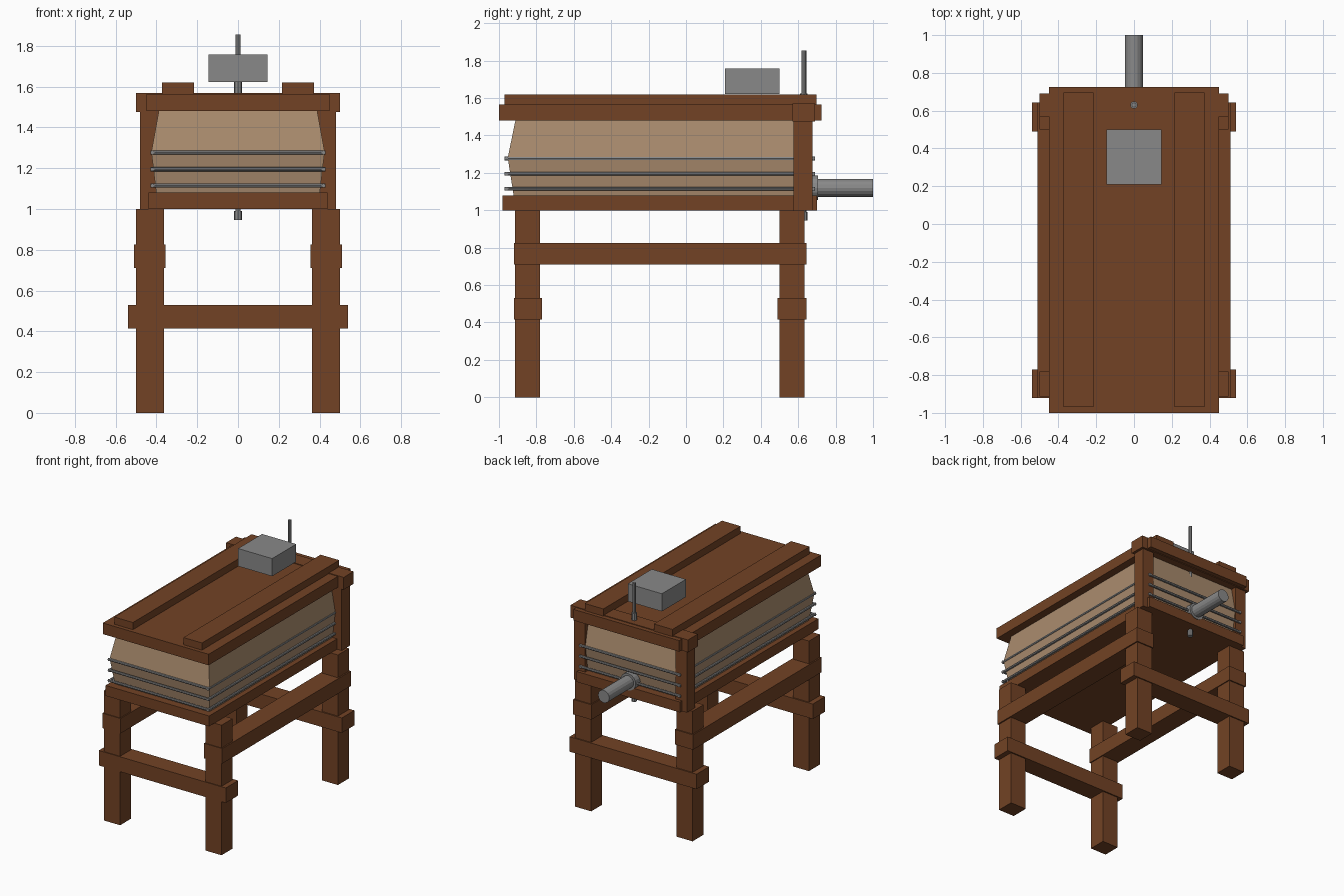
import bpy
import bmesh
from math import pi
from mathutils import Matrix

if "Cube" in bpy.data.objects:
    bpy.data.objects.remove(bpy.data.objects["Cube"])


def material(name, rgb):
    m = bpy.data.materials.new(name)
    m.diffuse_color = (*rgb, 1)
    m.use_nodes = True
    m.node_tree.nodes["Principled BSDF"].inputs["Base Color"].default_value = m.diffuse_color
    return m


WOOD = material("brown wood", (0.17, 0.055, 0.018))
LEATHER = material("tan leather", (0.40, 0.26, 0.155))
IRON = material("grey iron", (0.25, 0.25, 0.25))


def finish(name, bm, mat):
    bmesh.ops.recalc_face_normals(bm, faces=bm.faces)
    me = bpy.data.meshes.new(name)
    bm.to_mesh(me)
    bm.free()
    me.materials.append(mat)
    ob = bpy.data.objects.new(name, me)
    bpy.context.collection.objects.link(ob)
    return ob


def box(name, x, y, z, mat=WOOD):
    """Box from (min, max) ranges."""
    bm = bmesh.new()
    size = Matrix.Diagonal((x[1] - x[0], y[1] - y[0], z[1] - z[0], 1))
    mid = Matrix.Translation((sum(x) / 2, sum(y) / 2, sum(z) / 2))
    bmesh.ops.create_cube(bm, size=1, matrix=mid @ size)
    return finish(name, bm, mat)


def rod(name, axis, centre, length, radius, sides=8):
    """Cylinder along an axis around its centre."""
    turn = {"X": Matrix.Rotation(pi / 2, 4, "Y"),
            "Y": Matrix.Rotation(pi / 2, 4, "X"), "Z": Matrix()}[axis]
    bm = bmesh.new()
    bmesh.ops.create_cone(bm, cap_ends=True, segments=sides, radius1=radius,
                          radius2=radius, depth=length,
                          matrix=Matrix.Translation(centre) @ turn)
    return finish(name, bm, IRON)


# Legs and stretchers
for end, ly, ry in (("front", (-0.914, -0.78), (-0.92, -0.77)),
                    ("back", (0.50, 0.634), (0.49, 0.643))):
    for side, lx in (("left", (-0.50, -0.363)), ("right", (0.363, 0.50))):
        box(f"{end}_{side}_leg", lx, ly, (0, 1.0))
    box(f"{end}_stretcher", (-0.54, 0.54), ry, (0.415, 0.53))
for side, rx in (("left", (-0.51, -0.355)), ("right", (0.355, 0.51))):
    box(f"{side}_side_rail", rx, (-0.92, 0.643), (0.71, 0.825))

# Boards above and below the bellows
box("bottom_board", (-0.44, 0.44), (-0.98, 0.70), (1.0, 1.08))
box("top_board", (-0.45, 0.45), (-1.0, 0.725), (1.48, 1.565))
for side, sx in (("left", (-0.373, -0.215)), ("right", (0.215, 0.373))):
    box(f"{side}_top_batten", sx, (-0.97, 0.697), (1.56, 1.62))

# Rear frame
for side, px in (("left", (-0.48, -0.385)), ("right", (0.385, 0.48))):
    box(f"{side}_rear_post", px, (0.575, 0.675), (1.0, 1.49))
box("rear_crosspiece", (-0.50, 0.50), (0.57, 0.69), (1.475, 1.57))

# Leather bag: rectangular sections, widest at the upper rod
bm = bmesh.new()
rings = []
for z, hx, y0, y1 in ((1.07, 0.40, -0.92, 0.64), (1.28, 0.425, -0.953, 0.673),
                      (1.49, 0.387, -0.91, 0.63)):
    rings.append([bm.verts.new((x, y, z)) for x, y in
                  ((-hx, y0), (hx, y0), (hx, y1), (-hx, y1))])
for a, b in zip(rings, rings[1:]):
    for i in range(4):
        j = (i + 1) % 4
        bm.faces.new((a[i], a[j], b[j], b[i]))
bm.faces.new(rings[0])
bm.faces.new(rings[-1])
finish("leather_bag", bm, LEATHER)

# Iron rods around the bag
for n, z in enumerate((1.115, 1.195, 1.277)):
    for s, side in ((-1, "left"), (1, "right")):
        rod(f"{side}_bag_rod_{n + 1}", "Y", (s * 0.42, -0.14, z), 1.66, 0.01)
    for y, end in ((-0.96, "front"), (0.68, "back")):
        rod(f"{end}_bag_rod_{n + 1}", "X", (0, y, z), 0.86, 0.01)

# Air nozzle
rod("nozzle_collar", "Y", (0, 0.672, 1.12), 0.065, 0.065, 16)
rod("nozzle", "Y", (0, 0.83, 1.12), 0.34, 0.048, 16)

# Threaded rod with nuts, and the weight
rod("vertical_rod", "Z", (0, 0.63, 1.4025), 0.905, 0.013)
rod("upper_nut", "Z", (0, 0.63, 1.597), 0.056, 0.02)
rod("lower_nut", "Z", (0, 0.63, 0.968), 0.046, 0.02)
box("weight", (-0.145, 0.145), (0.208, 0.50), (1.622, 1.758), IRON)
